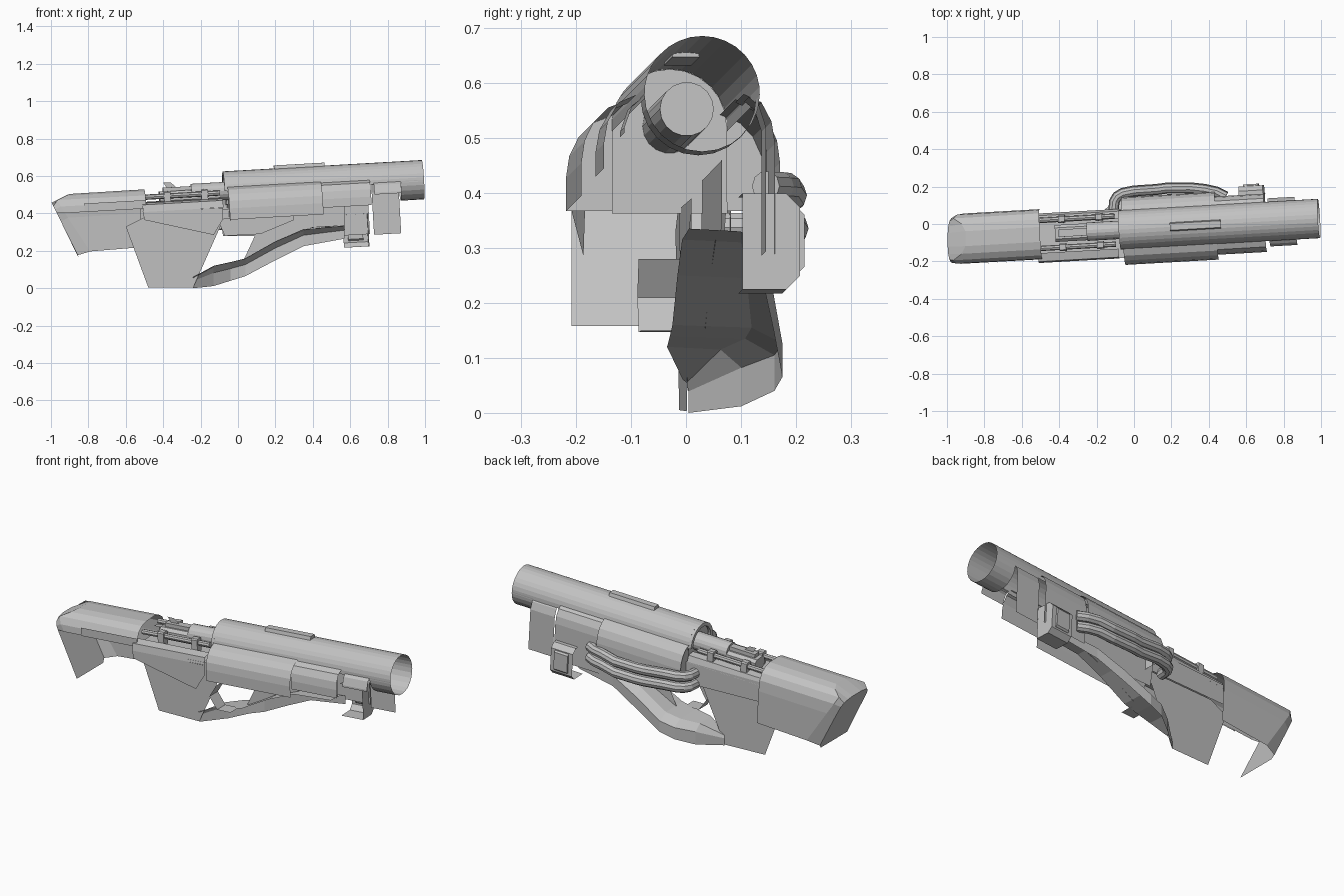
import bpy, bmesh, math
from mathutils import Vector

if "Cube" in bpy.data.objects:
    bpy.data.objects.remove(bpy.data.objects["Cube"])

S = 0.057  # slight yaw and pitch of the whole body
grey = bpy.data.materials.new("grey")
grey.diffuse_color = (0.54, 0.54, 0.54, 1)
grey.use_nodes = True
grey.node_tree.nodes["Principled BSDF"].inputs["Base Color"].default_value = grey.diffuse_color


def tilt(u, v, w):
    """Body frame (along, side, up) to world."""
    return Vector((u - S * (w - 0.5) - S * v, v - 0.027 + S * u, w + S * u))


def yaw(x, v, z):
    """World x and z with a side offset from the centre plane."""
    return Vector((x, v - 0.027 + S * x, z))


def make(name, verts, faces):
    me = bpy.data.meshes.new(name)
    me.from_pydata(verts, [], faces)
    bm = bmesh.new()
    bm.from_mesh(me)
    bmesh.ops.recalc_face_normals(bm, faces=bm.faces)
    bm.to_mesh(me)
    bm.free()
    me.materials.append(grey)
    ob = bpy.data.objects.new(name, me)
    bpy.context.collection.objects.link(ob)
    return ob


def skin(name, rings, closed=False, caps=False):
    n = len(rings[0])
    verts = [p for r in rings for p in r]
    faces = []
    for i in range(len(rings) - 1):
        for j in range(n if closed else n - 1):
            k = (j + 1) % n
            faces.append((i * n + j, i * n + k, (i + 1) * n + k, (i + 1) * n + j))
    if caps:
        faces += [tuple(range(n)), tuple(range(len(verts) - n, len(verts)))]
    return make(name, verts, faces)


def shell(name, section, u0, u1, closed=False, caps=False):
    return skin(name, [[tilt(u, v, w) for v, w in section] for u in (u0, u1)], closed, caps)


def plate(name, pts, v):
    return make(name, [yaw(x, v, z) for x, z in pts], [tuple(range(len(pts)))])


def wall(name, u, section):
    return make(name, [tilt(u, v, w) for v, w in section], [tuple(range(len(section)))])


def arc(r, a0, a1, n, v=0.0, w=0.524):
    return [(v + r * math.cos(math.radians(a0 + (a1 - a0) * i / n)),
             w + r * math.sin(math.radians(a0 + (a1 - a0) * i / n))) for i in range(n + 1)]


def box(name, u0, u1, v0, v1, w0, w1, c=0.0):
    sec = [(v0 + c, w0), (v1 - c, w0), (v1, w0 + c), (v1, w1 - c),
           (v1 - c, w1), (v0 + c, w1), (v0, w1 - c), (v0, w0 + c)] if c else \
          [(v0, w0), (v1, w0), (v1, w1), (v0, w1)]
    return shell(name, sec, u0, u1, True, True)


def rod(name, r, u0, u1, v, w, n=12):
    return shell(name, arc(r, 0, 360, n, v, w)[:-1], u0, u1, True, True)


def tube(name, pts, r, n=10):
    rings = []
    for i, p in enumerate(pts):
        d = (Vector(pts[min(i + 1, len(pts) - 1)]) - Vector(pts[max(i - 1, 0)])).normalized()
        side = d.cross(Vector((0, 0, 1))).normalized()
        up = side.cross(d)
        rings.append([Vector(p) + r * (side * math.cos(a) + up * math.sin(a))
                      for a in (2 * math.pi * k / n for k in range(n))])
    return skin(name, rings, True, True)


# barrel: arched top along the full length, closed ring at the muzzle
shell("barrel_top", arc(0.105, -5, 185, 16), -0.06, 0.99)
shell("barrel_muzzle_lower", arc(0.105, 180, 360, 12), 0.865, 0.99)
shell("barrel_rear_rim", arc(0.105, 0, 180, 14) + arc(0.085, 180, 0, 14), -0.075, -0.06, True, True)
shell("top_rail", [(-0.025, 0.62), (-0.018, 0.645), (0.018, 0.645), (0.025, 0.62)], 0.2, 0.47, True, True)
rod("inner_barrel", 0.049, -0.25, 0.5, 0, 0.524, 18)

# side shrouds, mirrored left and right with a slightly slimmer left side
curve = [(0.1, 0.545), (0.14, 0.53), (0.165, 0.505), (0.182, 0.47), (0.188, 0.43), (0.188, 0.37)]
for side, s in (("right", -1), ("left", 0.92)):
    shell("rear_shroud_" + side, [(s * v, w) for v, w in curve], -0.06, 0.44)
    low = 0.405 if s < 0 else 0.25
    mid = [(0.1, 0.54), (0.135, 0.525), (0.155, 0.49), (0.162, 0.45), (0.162, low)]
    shell("front_shroud_" + side, [(s * v, w) for v, w in mid], 0.43, 0.7)
    low = 0.46 if s < 0 else 0.245
    tip = [(0.1, 0.525), (0.12, 0.51), (0.134, 0.47), (0.134, low)]
    shell("muzzle_guard_" + side, [(s * v, w) for v, w in tip], 0.72, 0.865)
    wall("shroud_end_" + side, -0.055, [(s * v, w) for v, w in curve] + [(s * 0.1, 0.37)])
wall("bulkhead", -0.05, [(-0.105, 0.365), (0.105, 0.365)] + arc(0.104, 0, 180, 12))

# stock: rounded hood, long left wall, slanted butt
hood = [(-0.133, 0.455), (-0.13, 0.49), (-0.112, 0.525), (-0.08, 0.547), (-0.04, 0.557), (0.04, 0.557),
        (0.08, 0.547), (0.112, 0.525), (0.13, 0.49), (0.135, 0.43), (0.135, 0.25)]
butt, edge, front = [], [], []
for v, w in hood:
    z = w - 0.053
    zb = 0.40 + (z - 0.40) * 0.55 if z > 0.40 else z - 0.02
    butt.append(yaw(-1 + (0.465 - zb) * 0.5, v * (0.95 if v < 0 else 0.87), zb))
    edge.append(yaw(-0.97 + (0.66 * (0.47 - z) if z < 0.47 else 2 * (z - 0.47)), v, z))
    front.append(tilt(-0.5, v, w))
skin("stock_shell", [butt, edge, front])
foot = butt + [yaw(-0.85, 0.1, 0.158), yaw(-0.85, -0.133, 0.158)]
make("butt_plate", foot, [tuple(range(len(foot)))])
shell("stock_side_strip", [(-0.138, 0.455), (-0.138, 0.5)], -0.83, -0.5)

# receiver: side walls, floor and magazine panel
plate("receiver_wall_right", [(-0.51, 0.41), (-0.5, 0.365), (-0.13, 0.285), (-0.08, 0.37), (-0.08, 0.43)], -0.152)
shell("receiver_lip_right", [(-0.152, 0.437), (-0.145, 0.475), (-0.1, 0.485)], -0.52, -0.09)
plate("receiver_wall_left", [(-0.52, 0.44), (-0.52, 0.33), (-0.05, 0.33), (-0.05, 0.45)], 0.112)
shell("receiver_lip_left", [(0.112, 0.45), (0.1, 0.485), (0.06, 0.49)], -0.52, -0.06)
shell("receiver_floor", [(-0.15, 0.45), (0.112, 0.45)], -0.52, -0.05)
plate("magazine_panel", [(-0.6, 0.33), (-0.48, 0.005), (-0.24, 0.003), (-0.09, 0.34), (-0.09, 0.38), (-0.5, 0.38)], 0.042)
plate("lower_body_panel", [(-0.1, 0.42), (-0.08, 0.28), (0.09, 0.28), (0.03, 0.15), (0.2, 0.25),
                           (0.4, 0.325), (0.57, 0.335), (0.57, 0.46)], 0.06)
plate("shroud_gusset", [(-0.11, 0.37), (-0.07, 0.28), (0.12, 0.29), (0.3, 0.365), (0.3, 0.39)], 0.02)

# bolt mechanism in the open receiver
box("bolt_body", -0.42, -0.1, -0.045, 0.045, 0.475, 0.54, 0.015)
for s in (-1, 1):
    rod("bolt_rod", 0.014, -0.5, -0.1, s * 0.075, 0.515, 8)
    for u in (-0.4, -0.2):
        box("rod_clamp", u, u + 0.035, s * 0.075 - 0.02, s * 0.075 + 0.02, 0.465, 0.54, 0.006)
box("bolt_cap", -0.4, -0.24, -0.02, 0.02, 0.54, 0.56)
plate("sight_fin", [(-0.4, 0.565), (-0.36, 0.565), (-0.33, 0.54), (-0.37, 0.52)], 0.0)
skin("bolt_nose", [[tilt(u, v, w) for v, w in arc(r, 0, 360, 12)[:-1]]
                   for u, r in ((-0.18, 0.04), (-0.13, 0.04), (-0.09, 0.015))], True, True)

# sweeping hand guard: roof and outer wall, open below and on the centre plane
stations = [(-0.24, 0.0, 0.06, 0.045), (-0.13, 0.012, 0.12, 0.135), (-0.04, 0.04, 0.14, 0.19),
            (0.04, 0.065, 0.16, 0.2), (0.2, 0.15, 0.25, 0.175), (0.35, 0.225, 0.315, 0.15), (0.57, 0.265, 0.335, 0.13)]
skin("hand_guard", [[yaw(x, vm, zb), yaw(x, vm, zb + 0.65 * (zt - zb)),
                     yaw(x, max(vm * 0.72, 0.042), zt - 0.005), yaw(x, 0.035 if x < -0.2 else 0.0, zt)]
                    for x, zb, zt, vm in stations])

# trigger strip
bend = [(-0.075, 0.28), (-0.115, 0.21), (-0.07, 0.147), (0.01, 0.15)]
skin("trigger_strip", [[yaw(x, v, z) for x, z in bend] for v in (-0.055, 0.02)])

# twin hoses on the left side
path = [(-0.11, 0.07), (-0.105, 0.12), (-0.09, 0.145), (-0.06, 0.163), (0.0, 0.175), (0.12, 0.183),
        (0.17, 0.19), (0.3, 0.192), (0.38, 0.183), (0.44, 0.17), (0.49, 0.145)]
for name, z0, out in (("upper_hose", 0.4, 0.0), ("lower_hose", 0.34, 0.003)):
    tube(name, [(x, y + out, z0 + 0.025 * x - (0.012 if 0 < x < 0.35 else 0)) for x, y in path], 0.028)

# left accessory box, open toward the centre
side = [(0.09, 0.185), (0.17, 0.185), (0.195, 0.21), (0.195, 0.335), (0.17, 0.36), (0.09, 0.36)]
shell("side_box", side, 0.56, 0.69)
wall("side_box_front", 0.69, side)
box("side_box_cover", 0.585, 0.665, 0.185, 0.205, 0.22, 0.33, 0.008)
